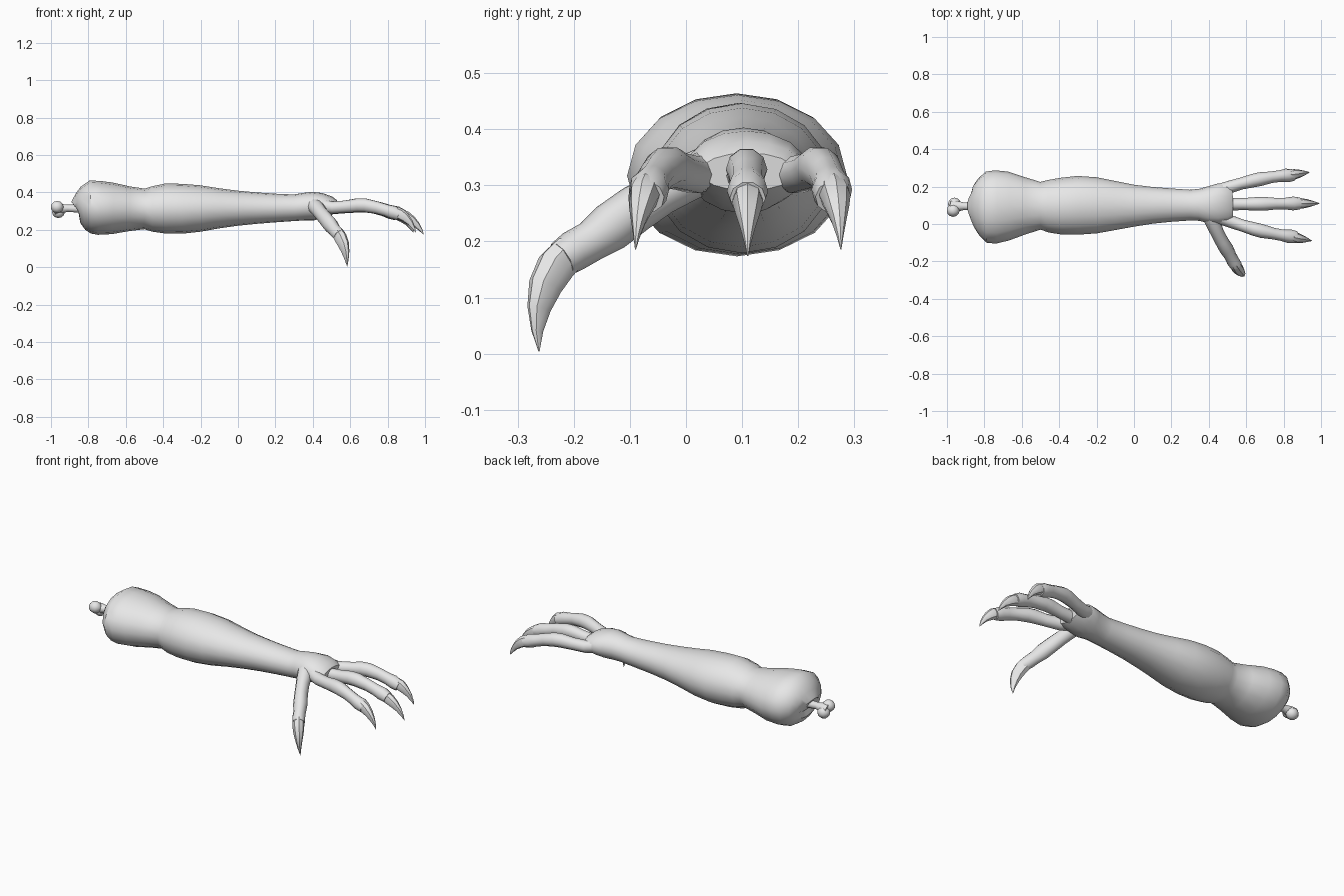
import bpy, bmesh, math
from mathutils import Vector

grey = bpy.data.materials.new("pale grey")
grey.diffuse_color = (0.8, 0.8, 0.8, 1)


def loft(name, rings, sides, smooth=40):
    """Skin a closed tube through rings of (x, y, z, half width, half height)."""
    pts = [Vector(r[:3]) for r in rings]
    run = pts[-1] - pts[0]
    side = Vector((-run.y, run.x, 0)).normalized()
    bm = bmesh.new()
    loops = []
    for i, (p, r) in enumerate(zip(pts, rings)):
        tangent = (pts[min(i + 1, len(pts) - 1)] - pts[max(i - 1, 0)]).normalized()
        up = tangent.cross(side).normalized()
        loop = []
        for k in range(sides):
            a = math.tau * k / sides
            loop.append(bm.verts.new(p + side * r[3] * math.cos(a) + up * r[4] * math.sin(a)))
        loops.append(loop)
    for a, b in zip(loops, loops[1:]):
        for k in range(sides):
            n = (k + 1) % sides
            bm.faces.new((a[k], a[n], b[n], b[k]))
    bm.faces.new(loops[0][::-1])
    bm.faces.new(loops[-1])
    bmesh.ops.recalc_face_normals(bm, faces=bm.faces)
    me = bpy.data.meshes.new(name)
    bm.to_mesh(me)
    bm.free()
    me.materials.append(grey)
    ob = bpy.data.objects.new(name, me)
    bpy.context.collection.objects.link(ob)
    bpy.ops.object.select_all(action='DESELECT')
    ob.select_set(True)
    bpy.context.view_layer.objects.active = ob
    bpy.ops.object.shade_smooth_by_angle(angle=math.radians(smooth))
    return ob


def limits(x, y0, y1, z0, z1):
    """Ring across the arm from its extents."""
    return (x, (y0 + y1) / 2, (z0 + z1) / 2, (y1 - y0) / 2, (z1 - z0) / 2)


# Forearm with the swollen upper stump, wrist and back of the hand
arm = [(-.862, .03, .16, .26, .36), (-.855, -.02, .21, .235, .395), (-.83, -.06, .245, .2, .43),
       (-.79, -.1, .28, .18, .464), (-.74, -.105, .287, .173, .461), (-.67, -.088, .28, .177, .452),
       (-.58, -.055, .25, .193, .432), (-.5, -.03, .225, .203, .42), (-.46, -.045, .235, .19, .432),
       (-.39, -.056, .247, .18, .447), (-.3, -.057, .257, .179, .446), (-.2, -.05, .25, .19, .438),
       (-.1, -.032, .23, .208, .422), (0, -.014, .21, .222, .409), (.1, .002, .198, .232, .4),
       (.2, .012, .19, .24, .393), (.3, .019, .183, .247, .389), (.35, .017, .188, .25, .397)]
hand = [(.4, .003, .202, .25, .403), (.45, 0, .217, .262, .397), (.5, .008, .212, .276, .378),
        (.525, .025, .195, .29, .358)]
loft("forearm_and_hand", [limits(*r) for r in arm + hand], 16)

# Bone sticking out of the stump, with a two-lobed knuckle end
loft("bone_shaft", [limits(-.98, .06, .125, .28, .34), limits(-.95, .065, .125, .285, .34),
                    limits(-.91, .075, .115, .295, .335), limits(-.84, .07, .12, .29, .335)], 10)
for name, y, z, x in (("bone_knob_front", .072, .322, -.967), ("bone_knob_back", .107, .295, -.96)):
    r = .034
    loft(name, [(x + r * math.cos(a), y, z, r * math.sin(a), r * math.sin(a))
                for a in (math.pi * t for t in (.97, .83, .67, .5, .33, .17, .03))], 10)

# Three long fingers: shared height profile, each spreading along its own line
# (fraction along finger, z centre, half width, half height)
finger = [(0, .325, .036, .036), (.12, .316, .034, .034), (.3, .322, .032, .034),
          (.45, .329, .036, .038), (.55, .328, .037, .038), (.7, .316, .031, .034),
          (.82, .302, .031, .033), (.92, .29, .037, .037), (1, .277, .032, .031)]
claw = [(0, .282, .025, .03), (.25, .27, .028, .031), (.5, .25, .022, .025),
        (.72, .226, .014, .017), (.9, .197, .006, .009), (1, .174, .001, .001)]
spread = [("front", (.46, .035), (.865, -.07), (.95, -.09), .012),
          ("middle", (.46, .105), (.885, .11), (.992, .11), 0),
          ("back", (.46, .18), (.85, .262), (.938, .276), .012)]
for name, root, joint, tip, lift in spread:
    def along(a, b, prof, bend):
        return [(a[0] + (b[0] - a[0]) * t, a[1] + (b[1] - a[1]) * t + bend * t * (1 - t),
                 z + lift * (.2 if bend else 1), w, h) for t, z, w, h in prof]
    bend = {"front": -.06, "middle": .001, "back": .06}[name]
    loft(name + "_finger", along(root, joint, finger, bend), 10)
    start = (joint[0] - .02, joint[1])
    loft(name + "_claw", along(start, tip, claw, 0), 8)

# Thumb reaching forward and down
loft("thumb", [(.4, .05, .335, .04, .04), (.425, 0, .312, .04, .042), (.445, -.045, .286, .036, .04),
               (.468, -.09, .258, .036, .043), (.495, -.135, .225, .038, .044),
               (.515, -.17, .2, .033, .037), (.53, -.2, .183, .034, .037),
               (.545, -.222, .168, .033, .033)], 10)
loft("thumb_claw", [(.535, -.208, .18, .03, .035), (.55, -.232, .155, .032, .037),
                    (.565, -.251, .12, .027, .033), (.575, -.262, .08, .018, .024),
                    (.581, -.265, .04, .009, .012), (.584, -.262, .004, .001, .001)], 8)
